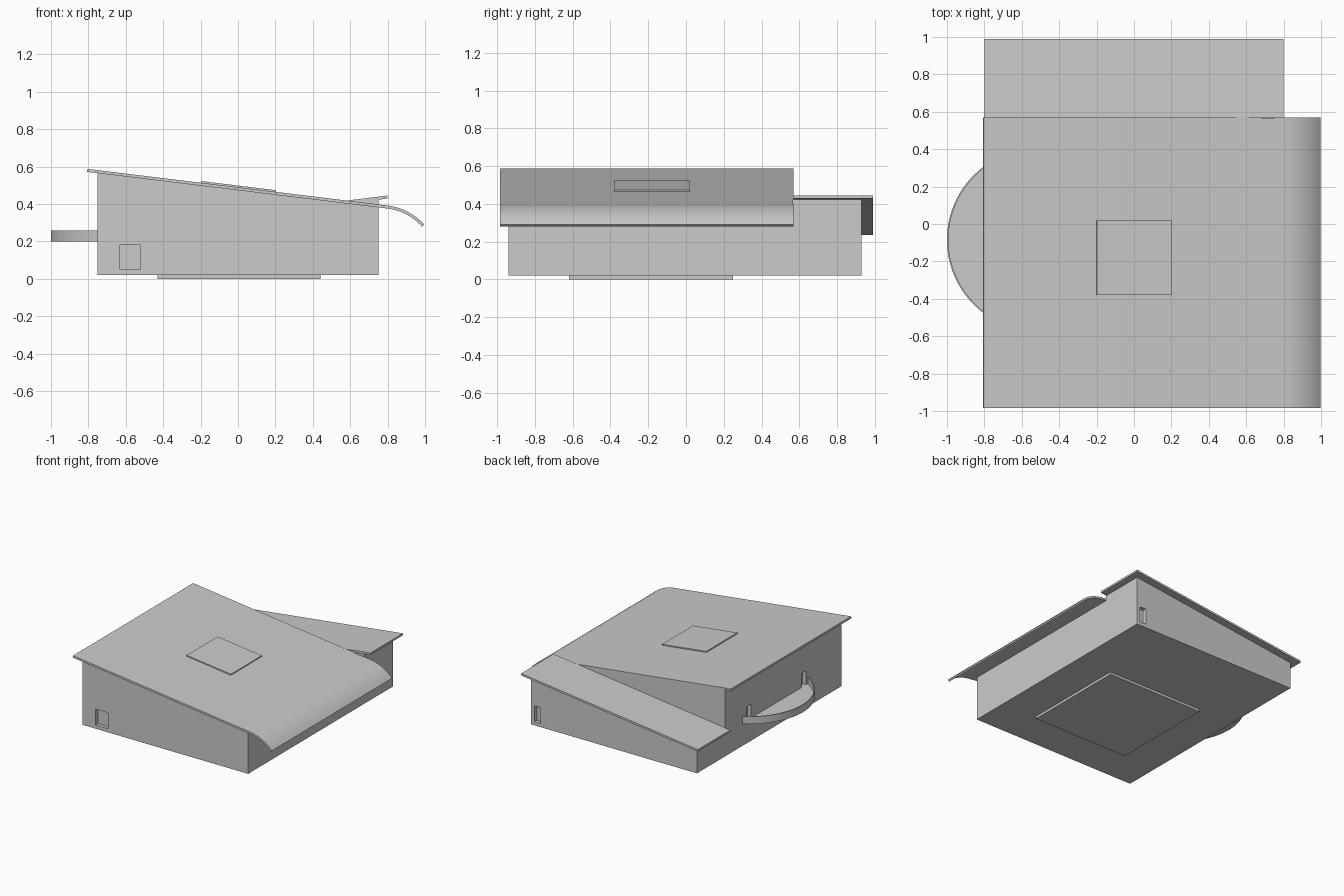
import bpy, bmesh, math

if "Cube" in bpy.data.objects:
    bpy.data.objects.remove(bpy.data.objects["Cube"])

SLOPE = 0.122
TH = 0.016


def prism(name, profile, lo, hi, axis='y', smooth=False):
    """Extrude a closed 2D profile: (x, z) along y, or (x, y) along z."""
    bm = bmesh.new()
    place = (lambda p, t: (p[0], t, p[1])) if axis == 'y' else (lambda p, t: (p[0], p[1], t))
    a = [bm.verts.new(place(p, lo)) for p in profile]
    b = [bm.verts.new(place(p, hi)) for p in profile]
    bm.faces.new(a)
    bm.faces.new(b[::-1])
    n = len(profile)
    for i in range(n):
        j = (i + 1) % n
        bm.faces.new((a[i], b[i], b[j], a[j]))
    bmesh.ops.recalc_face_normals(bm, faces=bm.faces)
    me = bpy.data.meshes.new(name)
    bm.to_mesh(me)
    bm.free()
    ob = bpy.data.objects.new(name, me)
    bpy.context.collection.objects.link(ob)
    if smooth:
        bpy.ops.object.select_all(action='DESELECT')
        ob.select_set(True)
        bpy.context.view_layer.objects.active = ob
        bpy.ops.object.shade_smooth_by_angle(angle=math.radians(30))
    return ob


def box(name, x0, x1, y0, y1, z0, z1):
    return prism(name, [(x0, z0), (x1, z0), (x1, z1), (x0, z1)], y0, y1)


def cut(target, *size):
    """Sink a rectangular pocket into the target."""
    c = box("pocket_cutter", *size)
    c.hide_render = True
    c.hide_set(True)
    m = target.modifiers.new("pocket", 'BOOLEAN')
    m.operation = 'DIFFERENCE'
    m.solver = 'EXACT'
    m.object = c


def lid_top(x):
    return 0.588 - SLOPE * (x + 0.805)


def flap_top(x):
    return 0.348 + SLOPE * x


# Body: two wedges with opposite slopes
def wedge(name, top, y0, y1):
    return prism(name, [(-0.75, 0.02), (0.75, 0.02), (0.75, top(0.75) - TH), (-0.75, top(-0.75) - TH)], y0, y1)


body = wedge("main_body", lid_top, -0.94, 0.565)
back = wedge("rear_body", flap_top, 0.565, 0.93)

# Sockets in the front, rear and left walls
cut(body, -0.63, -0.52, -1.0, -0.91, 0.05, 0.18)
cut(back, 0.665, 0.72, 0.90, 1.0, 0.05, 0.18)
for y in (-0.45, 0.26):
    cut(body, -0.80, -0.72, y - 0.03, y + 0.03, 0.206, 0.32)

# Foot plate
box("foot_plate", -0.43, 0.44, -0.62, 0.25, 0.0, 0.02)

# Lid with rolled lip
R, a0, a1, N = 0.315, math.atan(SLOPE), math.radians(48), 12
x0 = 0.8
cx, cz = x0 - R * math.sin(a0), lid_top(x0) - R * math.cos(a0)
angles = [a0 + (a1 - a0) * i / N for i in range(N + 1)]
arc = lambda r: [(cx + r * math.sin(a), cz + r * math.cos(a)) for a in angles]
lid = [(-0.805, lid_top(-0.805))] + arc(R) + arc(R - TH)[::-1] + [(-0.807, lid_top(-0.807) - TH)]
prism("lid", lid, -0.985, 0.57, smooth=True)

# Rear flap tilted the other way
prism("rear_flap", [(-0.8, flap_top(-0.8) - TH), (0.8, flap_top(0.8) - TH),
                    (0.8, flap_top(0.8)), (-0.8, flap_top(-0.8))], 0.57, 0.99)

# Raised square panel on the lid
prism("lid_panel", [(-0.2, lid_top(-0.2) - 0.005), (0.2, lid_top(0.2) - 0.005),
                    (0.202, lid_top(0.2) + 0.009), (-0.198, lid_top(-0.2) + 0.009)], -0.38, 0.02)

# Half-round side tray with a thin rim
def tray_arc(r):
    h = math.acos(0.24 / r)
    return [(-0.51 - r * math.cos(t), -0.085 + r * math.sin(t))
            for t in (-h + 2 * h * i / 40 for i in range(41))]


prism("tray_floor", tray_arc(0.485), 0.2, 0.206, axis='z', smooth=True)
prism("tray_rim", tray_arc(0.49) + tray_arc(0.482)[::-1], 0.2, 0.26, axis='z', smooth=True)
